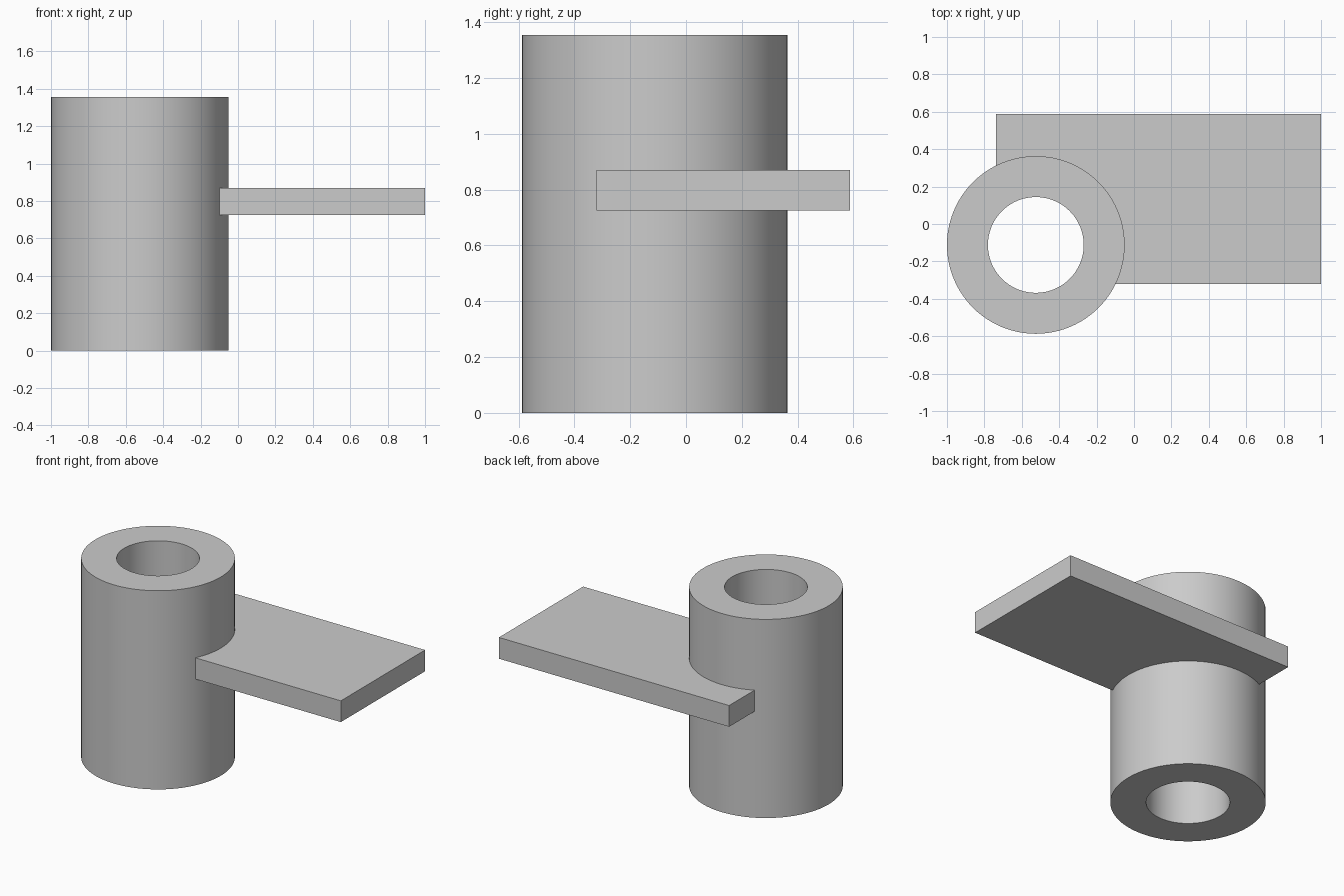
import bpy, bmesh
from math import sin, cos, pi, atan2, sqrt

cube = bpy.data.objects.get("Cube")
if cube:
    bpy.data.objects.remove(cube, do_unlink=True)

CX, CY = -0.525, -0.112           # barrel axis
R_OUT, R_IN, HEIGHT = 0.475, 0.256, 1.355
LEFT, RIGHT, FRONT, BACK = -0.737, 1.0, -0.32, 0.588
Z_LOW, Z_HIGH = 0.725, 0.87

grey = bpy.data.materials.new("plain grey")
grey.use_nodes = True
grey.diffuse_color = (0.6, 0.6, 0.6, 1)
grey.node_tree.nodes["Principled BSDF"].inputs["Base Color"].default_value = (0.6, 0.6, 0.6, 1)


def arc(radius, start, end, steps):
    """Points along an arc about the barrel axis."""
    angles = [start + (end - start) * i / steps for i in range(steps + 1)]
    return [(CX + radius * cos(a), CY + radius * sin(a)) for a in angles]


def finish(name, bm):
    bmesh.ops.recalc_face_normals(bm, faces=bm.faces)
    mesh = bpy.data.meshes.new(name)
    bm.to_mesh(mesh)
    bm.free()
    mesh.materials.append(grey)
    obj = bpy.data.objects.new(name, mesh)
    bpy.context.collection.objects.link(obj)
    bpy.ops.object.select_all(action='DESELECT')
    obj.select_set(True)
    bpy.context.view_layer.objects.active = obj
    bpy.ops.object.shade_smooth_by_angle(angle=pi / 6)
    return obj


# Barrel: a hollow tube made of four rings
SIDES = 96
bm = bmesh.new()
rings = []
for radius, z in ((R_OUT, 0), (R_OUT, HEIGHT), (R_IN, HEIGHT), (R_IN, 0)):
    points = arc(radius, 0, 2 * pi, SIDES)[:-1]
    rings.append([bm.verts.new((x, y, z)) for x, y in points])
for k, ring in enumerate(rings):
    following = rings[(k + 1) % len(rings)]
    for i in range(SIDES):
        j = (i + 1) % SIDES
        bm.faces.new((ring[i], ring[j], following[j], following[i]))
finish("barrel", bm)

# Plate: a rectangle with its corner scooped out to fit the barrel
r = R_OUT - 0.002
start = atan2(FRONT - CY, sqrt(r * r - (FRONT - CY) ** 2))
end = atan2(sqrt(r * r - (LEFT - CX) ** 2), LEFT - CX)
outline = [(LEFT, BACK), (RIGHT, BACK), (RIGHT, FRONT)] + arc(r, start, end, 40)
bm = bmesh.new()
base = bm.faces.new([bm.verts.new((x, y, Z_LOW)) for x, y in outline])
top = bmesh.ops.extrude_face_region(bm, geom=[base], use_keep_orig=True)
bmesh.ops.translate(bm, vec=(0, 0, Z_HIGH - Z_LOW),
                    verts=[g for g in top["geom"] if isinstance(g, bmesh.types.BMVert)])
finish("plate", bm)
